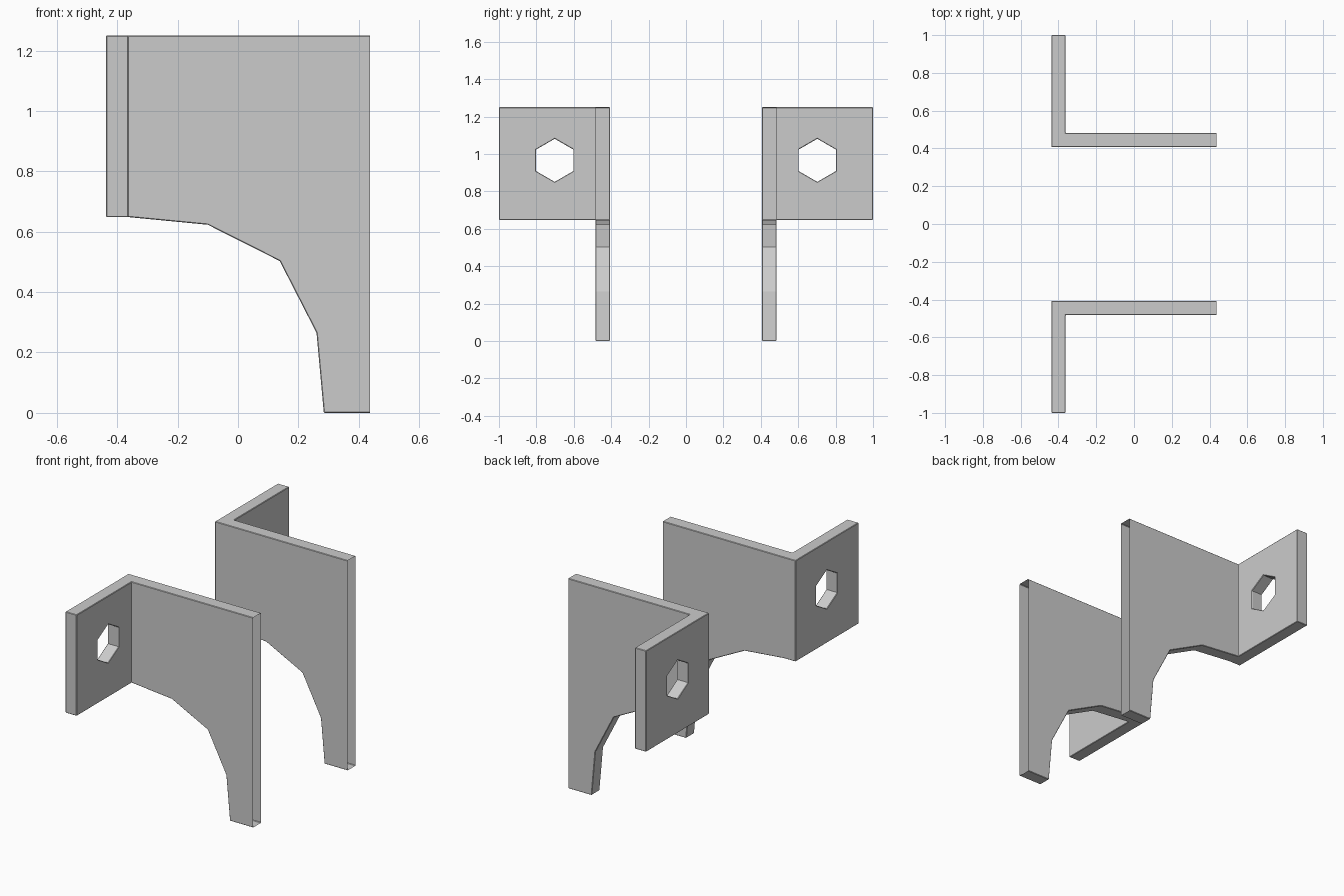
import bpy, bmesh, math
from mathutils import Matrix

cube = bpy.data.objects.get("Cube")
if cube:
    bpy.data.objects.remove(cube, do_unlink=True)

END_X = 0.437                      # open end of each bracket
TOP, FLANGE_BOTTOM = 1.25, 0.648
INNER, OUTER = 0.407, 0.483        # web faces in y

steel = bpy.data.materials.new("light_grey")
steel.use_nodes = True
grey = (0.6, 0.6, 0.6, 1)
steel.diffuse_color = grey
steel.node_tree.nodes["Principled BSDF"].inputs["Base Color"].default_value = grey


def prism(name, points, place, start, end):
    """Extrude a 2D outline; place(u, v, w) turns it into 3D."""
    bm = bmesh.new()
    a = [bm.verts.new(place(u, v, start)) for u, v in points]
    b = [bm.verts.new(place(u, v, end)) for u, v in points]
    bm.faces.new(a)
    bm.faces.new(b)
    n = len(points)
    for i in range(n):
        j = (i + 1) % n
        bm.faces.new((a[i], a[j], b[j], b[i]))
    bmesh.ops.recalc_face_normals(bm, faces=bm.faces)
    mesh = bpy.data.meshes.new(name)
    bm.to_mesh(mesh)
    bm.free()
    mesh.materials.append(steel)
    obj = bpy.data.objects.new(name, mesh)
    bpy.context.collection.objects.link(obj)
    return obj


# L-shaped plan: web along x, flange along y
plan = [(-0.437, INNER), (0.6, INNER), (0.6, OUTER), (-0.363, OUTER),
        (-0.363, 1.0), (-0.437, 1.0)]
back = prism("back_bracket", plan, lambda u, v, w: (u, v, w), -0.1, 1.4)

# Side outline with the faceted arch under the web
outline = [(-0.6, TOP), (-0.6, FLANGE_BOTTOM), (-0.36, FLANGE_BOTTOM),
           (-0.1, 0.623), (0.138, 0.503), (0.26, 0.265), (0.284, 0),
           (0.7, 0), (0.7, TOP)]
side = prism("side_cutter", outline, lambda u, v, w: (u, w, v), 0.2, 1.2)

# Hexagonal bolt hole through the flange
hexagon = [(0.702 + 0.115 * math.sin(k * math.pi / 3),
            0.966 + 0.115 * math.cos(k * math.pi / 3)) for k in range(6)]
hole = prism("hole_cutter", hexagon, lambda u, v, w: (w, u, v), -0.6, -0.2)

for cutter, operation in ((side, 'INTERSECT'), (hole, 'DIFFERENCE')):
    cutter.hide_render = True
    mod = back.modifiers.new(cutter.name, 'BOOLEAN')
    mod.operation = operation
    mod.solver = 'EXACT'
    mod.object = cutter

# Slightly eased edges
bevel = back.modifiers.new("eased_edges", 'BEVEL')
bevel.width = 0.005
bevel.segments = 1
bevel.limit_method = 'ANGLE'
bevel.angle_limit = math.radians(65)

bpy.context.view_layer.update()
evaluated = back.evaluated_get(bpy.context.evaluated_depsgraph_get())
mesh = bpy.data.meshes.new_from_object(evaluated)
back.modifiers.clear()
back.data = mesh
for cutter in (side, hole):
    bpy.data.objects.remove(cutter, do_unlink=True)

# Trim the web end, leaving it open
bm = bmesh.new()
bm.from_mesh(mesh)
bmesh.ops.bisect_plane(bm, geom=bm.verts[:] + bm.edges[:] + bm.faces[:],
                       plane_co=(END_X, 0, 0), plane_no=(1, 0, 0),
                       clear_outer=True)
bm.to_mesh(mesh)
bm.free()
mesh.materials.clear()
mesh.materials.append(steel)
for poly in mesh.polygons:
    poly.material_index = 0

# Mirrored front bracket
front = back.copy()
front.name = "front_bracket"
front.data = mesh.copy()
front.data.transform(Matrix.Scale(-1, 4, (0, 1, 0)))
front.data.flip_normals()
bpy.context.collection.objects.link(front)
